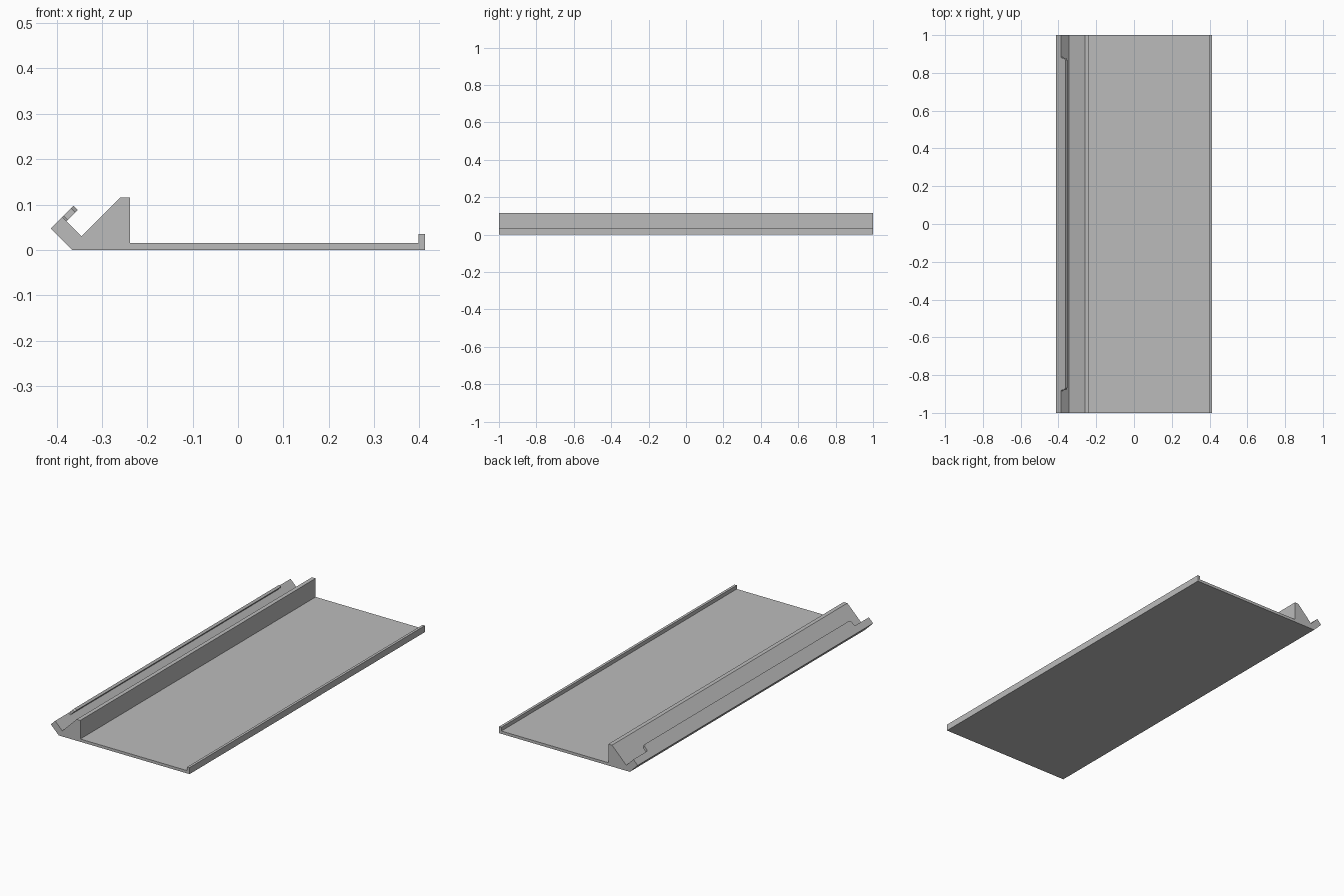
import bpy, bmesh
from mathutils import Vector

cube = bpy.data.objects.get("Cube")
if cube:
    bpy.data.objects.remove(cube, do_unlink=True)

grey = bpy.data.materials.new("light_grey")
grey.use_nodes = True
COLOUR = (0.5, 0.5, 0.5, 1)
grey.diffuse_color = COLOUR
grey.node_tree.nodes["Principled BSDF"].inputs["Base Color"].default_value = COLOUR


def prism(name, outline, sweep):
    """Extrude a flat outline of 3D points along a vector."""
    bm = bmesh.new()
    face = bm.faces.new([bm.verts.new(p) for p in outline])
    moved = bmesh.ops.extrude_face_region(bm, geom=[face])["geom"]
    bmesh.ops.translate(bm, vec=sweep,
                        verts=[v for v in moved if isinstance(v, bmesh.types.BMVert)])
    bmesh.ops.recalc_face_normals(bm, faces=bm.faces)
    mesh = bpy.data.meshes.new(name)
    bm.to_mesh(mesh)
    bm.free()
    mesh.materials.append(grey)
    obj = bpy.data.objects.new(name, mesh)
    bpy.context.collection.objects.link(obj)
    return obj


# Tray body: flat plate, low edge rim, tall wedge and slanted hook wall
profile = [(-0.366, 0), (0.412, 0), (0.412, 0.035), (0.398, 0.035),
           (0.398, 0.015), (-0.238, 0.015), (-0.238, 0.115), (-0.26, 0.115),
           (-0.345, 0.03), (-0.3875, 0.0725), (-0.413, 0.047)]
prism("tray_body", [Vector((x, -1, z)) for x, z in profile], Vector((0, 2, 0)))

# Retaining lip: rises from the hook wall, with chamfered ends
root = Vector((-0.3875, 0, 0.0725))
along = Vector((1, 0, 1)).normalized()
inward = Vector((1, 0, -1)).normalized()
half = [(0, 0.885), (0.004, 0.88), (0.027, 0.878), (0.035, 0.867)]
ends = half + [(s, -y) for s, y in reversed(half)]
prism("retaining_lip", [root + along * s + Vector((0, y, 0)) for s, y in ends],
      inward * 0.0135)
